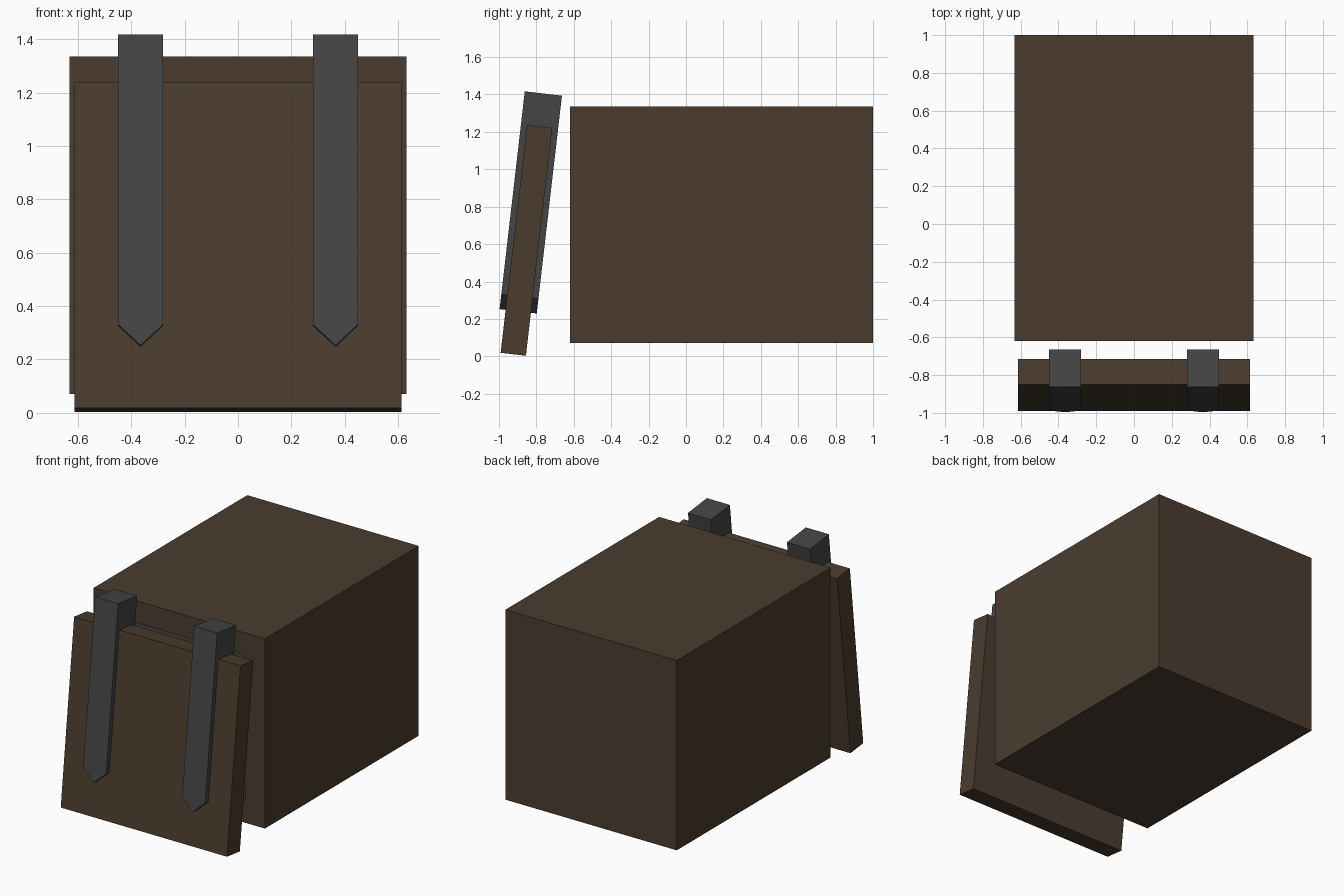
import bpy, bmesh, math
from mathutils import Matrix

if "Cube" in bpy.data.objects:
    bpy.data.objects.remove(bpy.data.objects["Cube"])

TILT = Matrix.Rotation(math.radians(-6.6), 4, 'X')


def material(name, rgb):
    m = bpy.data.materials.new(name)
    m.diffuse_color = (*rgb, 1)
    m.use_nodes = True
    m.node_tree.nodes["Principled BSDF"].inputs["Base Color"].default_value = m.diffuse_color
    return m


BROWN = material("dark brown wood", (0.070, 0.046, 0.028))
GREY = material("dark grey iron", (0.060, 0.060, 0.060))


def finish(bm, name, *mats):
    bmesh.ops.recalc_face_normals(bm, faces=bm.faces)
    me = bpy.data.meshes.new(name)
    bm.to_mesh(me)
    bm.free()
    for m in mats:
        me.materials.append(m)
    ob = bpy.data.objects.new(name, me)
    bpy.context.collection.objects.link(ob)
    return ob


def box_mesh(size):
    bm = bmesh.new()
    bmesh.ops.create_cube(bm, size=1)
    bmesh.ops.scale(bm, vec=size, verts=bm.verts)
    return bm


# Main box, with a grey recessed opening behind the door
bm = box_mesh((1.264, 1.62, 1.265))
bm.faces.ensure_lookup_table()
front = min(bm.faces, key=lambda f: f.calc_center_median().y)
bmesh.ops.inset_region(bm, faces=[front], thickness=0.147, use_even_offset=True)
front.material_index = 1
opening = bmesh.ops.extrude_discrete_faces(bm, faces=[front])["faces"][0]
bmesh.ops.translate(bm, vec=(0, 0.02, 0), verts=opening.verts)
body = finish(bm, "main_box", BROWN, GREY)
body.location = (0, 0.19, 0.7025)

# Leaning door panel
door = finish(box_mesh((1.226, 0.136, 1.226)), "door_panel", BROWN)
door.matrix_world = Matrix.Translation((0, -0.853, 0.62)) @ TILT

# Two pointed straps running through the door
for side, label in ((-1, "left"), (1, "right")):
    bm = bmesh.new()
    outline = [(-0.085, 0.586), (-0.085, -0.506), (0, -0.586),
               (0.085, -0.506), (0.085, 0.586)]
    face = bm.faces.new([bm.verts.new((x, -0.1, z)) for x, z in outline])
    ext = bmesh.ops.extrude_face_region(bm, geom=[face])["geom"]
    bmesh.ops.translate(bm, vec=(0, 0.2, 0),
                        verts=[v for v in ext if isinstance(v, bmesh.types.BMVert)])
    strap = finish(bm, label + "_strap", GREY)
    strap.matrix_world = Matrix.Translation((side * 0.365, -0.83, 0.823)) @ TILT
